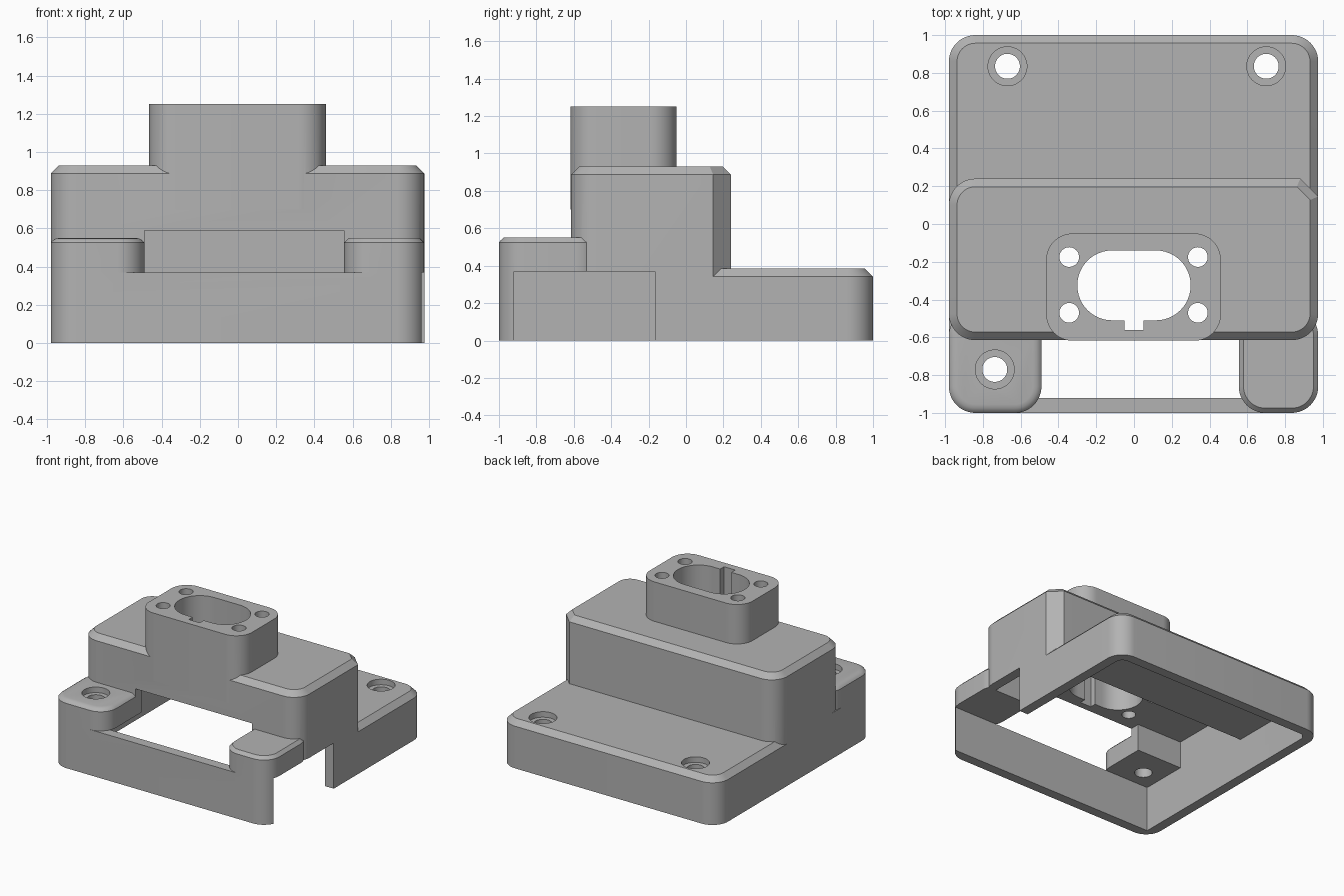
import bpy
import bmesh
from math import cos, sin, pi, radians

cube = bpy.data.objects.get("Cube")
if cube:
    bpy.data.objects.remove(cube, do_unlink=True)

GREY = (0.45, 0.45, 0.45, 1)
mat = bpy.data.materials.new("plain grey")
mat.use_nodes = True
mat.diffuse_color = GREY
mat.node_tree.nodes["Principled BSDF"].inputs["Base Color"].default_value = GREY


def prism(name, x, y, rings, r=0.0, cut_corner=0.0):
    """Rounded rectangle column; rings are (height, inset) from bottom to top.
    cut_corner replaces the rear +x corner by a flat 45 degree cut."""
    bm = bmesh.new()
    loops = []
    for z, inset in rings:
        x0, x1, y0, y1 = x[0] + inset, x[1] - inset, y[0] + inset, y[1] - inset
        corners = [(x1, y1, 1, 1), (x0, y1, -1, 1), (x0, y0, -1, -1), (x1, y0, 1, -1)]
        pts = []
        for i, (cx, cy, sx, sy) in enumerate(corners):
            flat = i == 0 and cut_corner
            rad = cut_corner - 0.586 * inset if flat else r - inset
            steps = 1 if flat else 12
            if rad <= 0:
                pts.append((cx, cy))
                continue
            for k in range(steps + 1):
                a = (i + k / steps) * pi / 2
                pts.append((cx - sx * rad + rad * cos(a), cy - sy * rad + rad * sin(a)))
        loops.append([bm.verts.new((px, py, z)) for px, py in pts])
    n = len(loops[0])
    bm.faces.new(reversed(loops[0]))
    bm.faces.new(loops[-1])
    for low, high in zip(loops, loops[1:]):
        for k in range(n):
            m = (k + 1) % n
            bm.faces.new((low[k], low[m], high[m], high[k]))
    # merge touching points where two arcs meet
    bmesh.ops.remove_doubles(bm, verts=bm.verts, dist=1e-5)
    bmesh.ops.recalc_face_normals(bm, faces=bm.faces)
    mesh = bpy.data.meshes.new(name)
    bm.to_mesh(mesh)
    bm.free()
    mesh.materials.append(mat)
    obj = bpy.data.objects.new(name, mesh)
    bpy.context.collection.objects.link(obj)
    return obj


def drill(name, cx, cy, r, z0, z1):
    return prism(name, (cx - r, cx + r), (cy - r, cy + r), [(z0, 0), (z1, 0)], r)


def combine(body, tool, operation):
    mod = body.modifiers.new(operation.lower(), "BOOLEAN")
    mod.operation = operation
    mod.solver = "EXACT"
    mod.object = tool
    tool.hide_render = True
    bpy.context.view_layer.objects.active = body
    bpy.ops.object.modifier_apply(modifier=mod.name)
    bpy.data.objects.remove(tool, do_unlink=True)


def chamfered(z0, z1, c=0.043):
    return [(z0, 0), (z1 - c, 0), (z1, c)]


W = (-0.98, 0.975)
R = 0.14

# Outer volumes: raised block, rear deck, front skirt, two front pads, socket tower
housing = prism("housing", W, (-0.615, 0.24), chamfered(0, 0.93), R, 0.095)
volumes = [
    prism("rear_deck", W, (-0.2, 1), chamfered(0, 0.385), R),
    prism("front_skirt", W, (-1, 0), [(0, 0), (0.37, 0)], R),
    prism("drilled_pad", (W[0], -0.49), (-1, -0.45),
          [(0.3, 0), (0.525, 0), (0.537, 0.01), (0.546, 0.025), (0.55, 0.045)], R),
    prism("plain_pad", (0.555, W[1]), (-1, -0.45), chamfered(0.3, 0.55, 0.025), R),
    prism("socket_tower", (-0.465, 0.46), (-0.618, -0.05), [(0.7, 0), (1.25, 0)], R),
]
for v in volumes:
    combine(housing, v, "UNION")

# Hollow underside, front window and side doorway
cuts = [
    prism("deck_cavity", (-0.9, 0.895), (-0.92, 0.92), [(-0.1, 0), (0.305, 0)], 0.06),
    prism("front_cavity", (-0.9, 0.895), (-0.92, 0.16), [(-0.1, 0), (0.37, 0)]),
    prism("block_cavity", (-0.9, 0.895), (-0.535, 0.16), [(-0.1, 0), (0.59, 0)]),
    prism("front_window", (-0.49, 0.555), (-0.92, -0.4), [(0.2, 0), (0.59, 0)]),
    prism("side_doorway", (0.8, 1.1), (-0.92, -0.165), [(-0.1, 0), (0.37, 0)]),
]

# Oval socket with key slot and four pin holes
cuts.append(prism("socket_bore", (-0.3, 0.3), (-0.51, -0.14), [(0.4, 0), (1.4, 0)], 0.184))
cuts.append(prism("key_slot", (-0.05, 0.05), (-0.56, -0.4), [(0.4, 0), (1.4, 0)]))
for px in (-0.343, 0.338):
    for py in (-0.47, -0.175):
        cuts.append(drill("pin_hole", px, py, 0.052, 0.4, 1.4))

# Counterbored screw holes
for sx, sy, top in ((-0.67, 0.835, 0.385), (0.7, 0.835, 0.385), (-0.737, -0.77, 0.55)):
    cuts.append(drill("screw_hole", sx, sy, 0.066, 0.1, 0.8))
    cuts.append(drill("counterbore", sx, sy, 0.103, top - 0.045, 0.8))
for c in cuts:
    combine(housing, c, "DIFFERENCE")

bpy.ops.object.select_all(action="DESELECT")
housing.select_set(True)
bpy.context.view_layer.objects.active = housing
bpy.ops.object.shade_smooth_by_angle(angle=radians(25))
